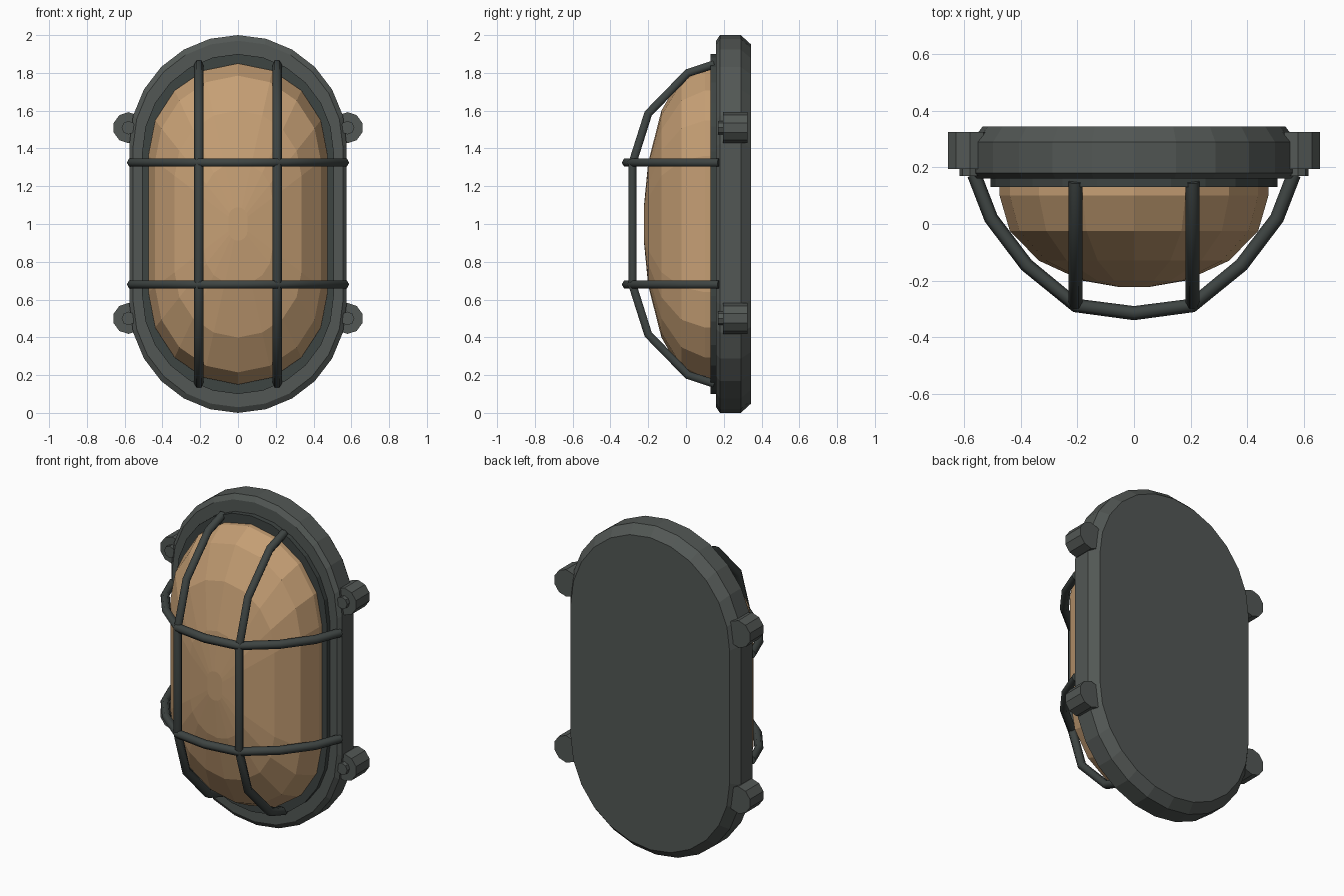
import bpy, bmesh, math
from mathutils import Matrix, Vector

old = bpy.data.objects.get("Cube")
if old:
    bpy.data.objects.remove(old, do_unlink=True)


def material(name, rgb):
    m = bpy.data.materials.new(name)
    m.use_nodes = True
    m.diffuse_color = (*rgb, 1)
    m.node_tree.nodes["Principled BSDF"].inputs["Base Color"].default_value = (*rgb, 1)
    return m


grey = material("grey_metal", (0.085, 0.096, 0.09))
dark = material("dark_metal", (0.048, 0.058, 0.055))
amber = material("amber_glass", (0.56, 0.345, 0.175))


def finish(name, bm, mat):
    bmesh.ops.recalc_face_normals(bm, faces=bm.faces)
    mesh = bpy.data.meshes.new(name)
    bm.to_mesh(mesh)
    bm.free()
    mesh.materials.append(mat)
    obj = bpy.data.objects.new(name, mesh)
    bpy.context.collection.objects.link(obj)
    return obj


def oval(half_w, half_h, y, seg):
    """Upright rounded outline: two straight sides joined by two caps."""
    straight = 0.425 * half_h
    points = []
    for side in (1, -1):
        for i in range(seg + 1):
            a = math.pi * i / seg
            points.append(Vector((side * half_w * math.cos(a), y,
                                  1 + side * (straight + (half_h - straight) * math.sin(a)))))
    return points


def loft(name, rings, seg, mat):
    bm = bmesh.new()
    loops = [[bm.verts.new(p) for p in oval(w, h, y, seg)] for w, h, y in rings]
    n = len(loops[0])
    for a, b in zip(loops, loops[1:]):
        for i in range(n):
            j = (i + 1) % n
            bm.faces.new((a[i], a[j], b[j], b[i]))
    bm.faces.new(loops[0])
    bm.faces.new(loops[-1])
    return finish(name, bm, mat)


def cylinder(name, x, z, radius, y0, y1, sides, mat):
    bm = bmesh.new()
    place = Matrix.Translation((x, (y0 + y1) / 2, z)) @ Matrix.Rotation(math.pi / 2, 4, 'X')
    bmesh.ops.create_cone(bm, cap_ends=True, segments=sides, radius1=radius,
                          radius2=radius, depth=y1 - y0, matrix=place)
    return finish(name, bm, mat)


def bar(name, points):
    """Bent rod with a hexagonal section, converted to a mesh."""
    curve = bpy.data.curves.new(name, 'CURVE')
    curve.dimensions = '3D'
    curve.bevel_depth = 0.025
    curve.bevel_resolution = 1
    curve.use_fill_caps = True
    spline = curve.splines.new('POLY')
    spline.points.add(len(points) - 1)
    for p, co in zip(spline.points, points):
        p.co = (*co, 1)
    obj = bpy.data.objects.new(name, curve)
    bpy.context.collection.objects.link(obj)
    curve.materials.append(dark)
    bpy.ops.object.select_all(action='DESELECT')
    obj.select_set(True)
    bpy.context.view_layer.objects.active = obj
    bpy.ops.object.convert(target='MESH')


# Housing with chamfered edges, and the seal in front of it
loft("housing", [(0.555, 0.97, 0.16), (0.575, 1.0, 0.18),
                 (0.575, 1.0, 0.29), (0.535, 0.95, 0.345)], 12, grey)
loft("seal", [(0.507, 0.9, 0.13), (0.507, 0.9, 0.17)], 12, dark)

# Glass dome, shrinking towards its middle
rings = [(0.475, 0.85, 0.15)]
for deg in (0, 22.5, 45, 67.5, 84):
    a = math.radians(deg)
    rings.append((0.475 * math.cos(a), 0.85 * math.cos(a), 0.1 - 0.325 * math.sin(a)))
loft("glass_dome", rings, 8, amber)

# Guard bars
upper = [(1.845, 0.15), (1.80, 0.01), (1.585, -0.2), (1.32, -0.284)]
for side, label in ((1, "left"), (-1, "right")):
    path = upper + [(2 - z, y) for z, y in reversed(upper)]
    bar("vertical_bar_" + label, [(side * 0.207, y, z) for z, y in path])

half = [(0.565, 0.175), (0.505, 0.02), (0.38, -0.145), (0.205, -0.288)]
for z, label in ((1.325, "upper"), (0.68, "lower")):
    path = half + [(0, -0.315)] + [(-x, y) for x, y in reversed(half)]
    bar("cross_bar_" + label, [(x, y, z) for x, y in path])

# Mounting lugs and their screws
for side, s_name in ((1, "left"), (-1, "right")):
    for z, z_name in ((1.51, "upper"), (0.5, "lower")):
        tag = z_name + "_" + s_name
        cylinder("lug_" + tag, side * 0.58, z, 0.082, 0.195, 0.325, 10, grey)
        cylinder("screw_" + tag, side * 0.58, z, 0.036, 0.17, 0.2, 8, grey)
